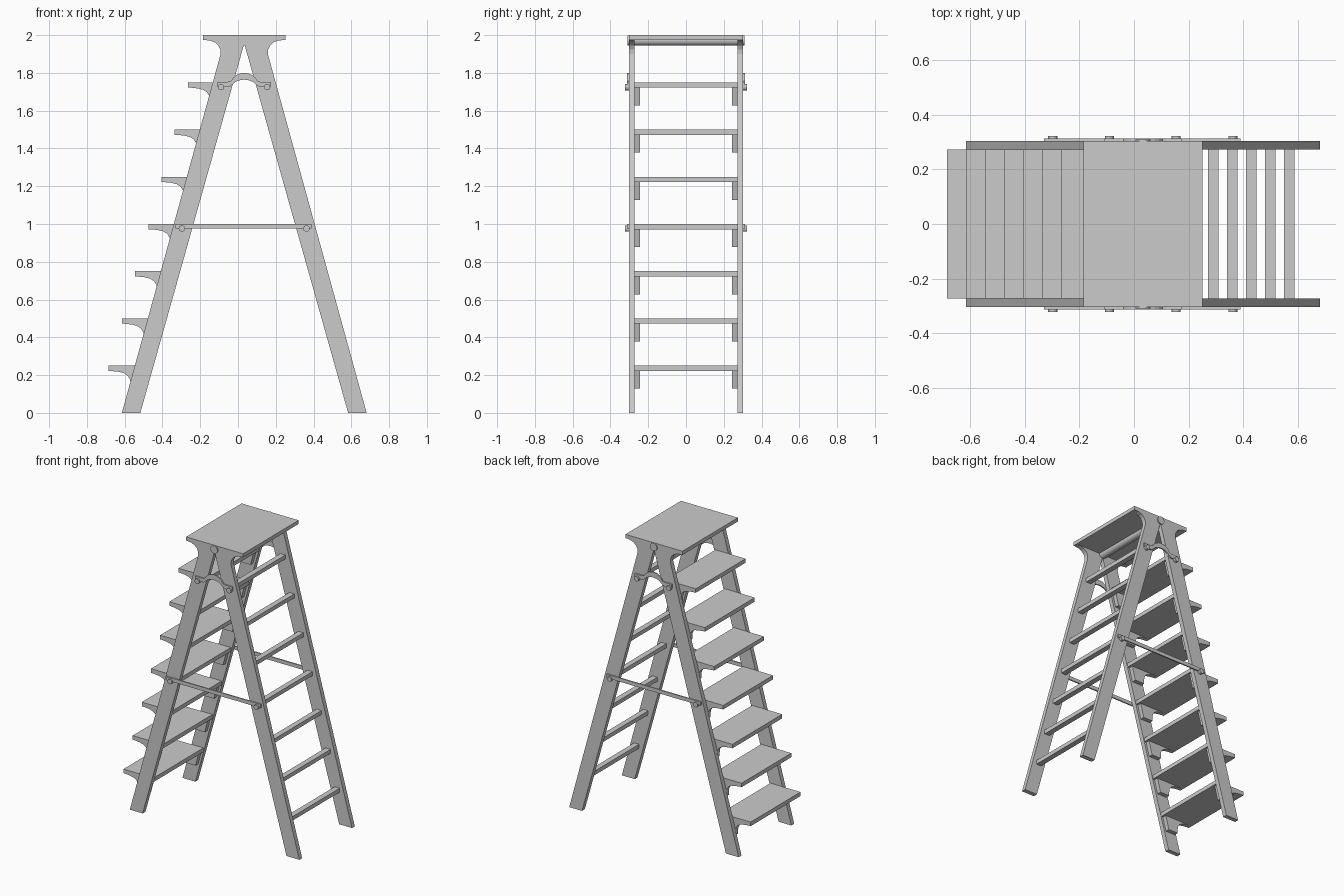
import bpy, bmesh, math

if "Cube" in bpy.data.objects:
    bpy.data.objects.remove(bpy.data.objects["Cube"])

CX = 0.033          # symmetry line of the A-frame
SLOPE = 0.277       # lean of the legs


def finish(name, bm, mirror=False):
    bmesh.ops.recalc_face_normals(bm, faces=bm.faces)
    me = bpy.data.meshes.new(name)
    bm.to_mesh(me)
    bm.free()
    ob = bpy.data.objects.new(name, me)
    bpy.context.collection.objects.link(ob)
    if mirror:
        m = ob.modifiers.new("mirror_y", 'MIRROR')
        m.use_axis = (False, True, False)
        m.use_mirror_merge = False
    return ob


def extrude(name, pts, y0, y1, mirror=False):
    """Extrude an x-z profile from y0 to y1."""
    bm = bmesh.new()
    f = bm.faces.new([bm.verts.new((x, y0, z)) for x, z in pts])
    r = bmesh.ops.extrude_face_region(bm, geom=[f])
    vs = [v for v in r['geom'] if isinstance(v, bmesh.types.BMVert)]
    bmesh.ops.translate(bm, verts=vs, vec=(0, y1 - y0, 0))
    return finish(name, bm, mirror)


def box(name, x0, x1, y0, y1, z0, z1, mirror=False):
    return extrude(name, [(x0, z0), (x1, z0), (x1, z1), (x0, z1)], y0, y1, mirror)


def disc(name, x, z, r, y0, y1, mirror=False, n=24):
    pts = [(x + r * math.cos(2 * math.pi * i / n), z + r * math.sin(2 * math.pi * i / n))
           for i in range(n)]
    return extrude(name, pts, y0, y1, mirror)


def flip(pts):
    return [(2 * CX - x, z) for x, z in pts]


# Top platform
box("platform", -0.185, 0.251, -0.303, 0.303, 1.974, 2.0)

# Legs with flared heads under the platform
head = [(-0.175, 1.974), (-0.147, 1.971), (-0.122, 1.961), (-0.104, 1.945),
        (-0.094, 1.924), (-0.092, 1.9)]
leg = [(-0.615, 0), (-0.517, 0), (CX, 1.955), (CX, 1.974)] + head
extrude("front_leg", leg, -0.303, -0.272, True)
extrude("back_leg", flip(leg), -0.303, -0.272, True)

# Pivot rod
disc("pivot_rod", CX, 1.972, 0.027, -0.31, 0.31)

# Treads with curved brackets, and back rungs
bracket = [(0.012, -0.028), (0.05, -0.032), (0.08, -0.039), (0.1, -0.052),
           (0.113, -0.072), (0.117, -0.095), (0.117, -0.122), (0.19, -0.122), (0.215, -0.028)]
for i in range(7):
    z = 0.25 * (i + 1)
    f = -0.685 + 0.07 * i
    box(f"tread_{i+1}", f, f + 0.23, -0.272, 0.272, z - 0.028, z)
    extrude(f"tread_bracket_{i+1}", [(f + x, z + h) for x, h in bracket], -0.272, -0.243, True)
    c = 0.633 - SLOPE * (z - 0.014)
    box(f"back_rung_{i+1}", c - 0.019, c + 0.019, -0.272, 0.272, z - 0.028, z)

# Arched hinge strap on each side
outer = [(CX - 0.142, 1.725), (CX - 0.142, 1.753), (CX - 0.085, 1.753)]
inner = [(CX - 0.08, 1.725)]
a0 = math.radians(155)
for k in range(9):
    a = a0 * (1 - k / 8) + math.radians(25) * k / 8
    outer.append((CX + 0.078 * math.cos(a), 1.725 + 0.075 * math.sin(a)))
    inner.append((CX + 0.068 * math.cos(a), 1.72 + 0.044 * math.sin(a)))
outer += [(CX + 0.085, 1.753), (CX + 0.142, 1.753), (CX + 0.142, 1.725)]
inner += [(CX + 0.08, 1.725)]
extrude("arched_strap", outer + inner[::-1], -0.312, -0.303, True)

# Straight spreader bar on each side
box("spreader_bar", -0.33, 0.39, -0.312, -0.303, 0.975, 1.0, True)

# Bolts
for n, (x, z) in enumerate([(-0.09, 1.725), (0.154, 1.725), (-0.297, 0.976), (0.362, 0.976)]):
    disc(f"bolt_{n+1}", x, z, 0.017, -0.322, -0.303, True, 16)
